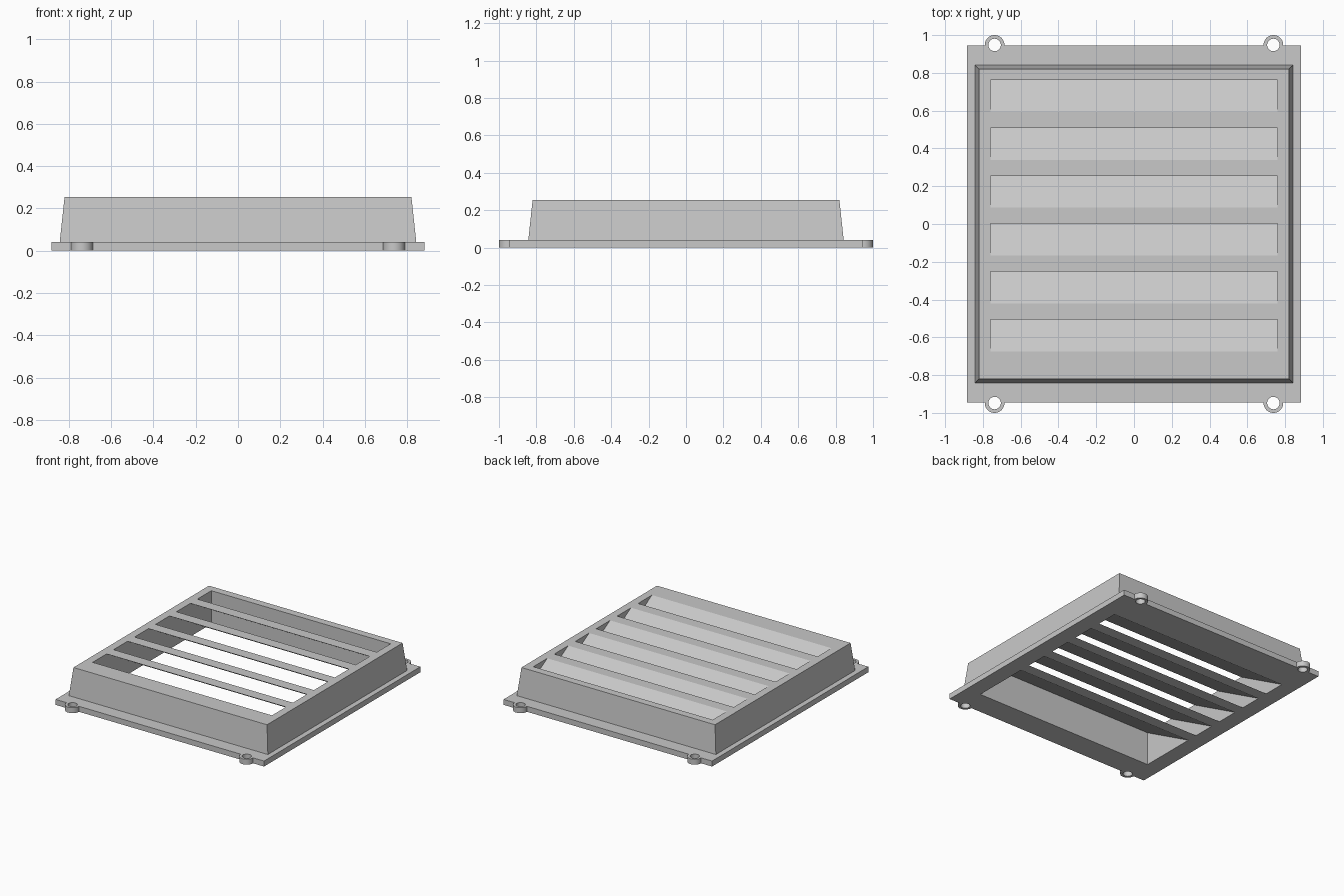
import bpy, bmesh, math
from mathutils import Vector

cube = bpy.data.objects.get("Cube")
if cube:
    bpy.data.objects.remove(cube, do_unlink=True)

# Material
grey = bpy.data.materials.new("light grey")
grey.use_nodes = True
colour = (0.58, 0.58, 0.58, 1)
grey.diffuse_color = colour
grey.node_tree.nodes["Principled BSDF"].inputs["Base Color"].default_value = colour

TOP = 0.255          # overall height
PLATE = 0.042        # flange thickness
IN_X = 0.76          # half width of the opening
FRONT, BACK = -0.759, 0.762


def finish(name, bm):
    bmesh.ops.recalc_face_normals(bm, faces=bm.faces)
    mesh = bpy.data.meshes.new(name)
    bm.to_mesh(mesh)
    bm.free()
    mesh.materials.append(grey)
    obj = bpy.data.objects.new(name, mesh)
    bpy.context.collection.objects.link(obj)
    return obj


def cylinder(name, x, y, radius, z0, z1):
    bm = bmesh.new()
    bmesh.ops.create_cone(bm, cap_ends=True, segments=40, radius1=radius,
                          radius2=radius, depth=z1 - z0)
    bmesh.ops.translate(bm, verts=bm.verts, vec=(x, y, (z0 + z1) / 2))
    return finish(name, bm)


def boolean(target, tool, operation):
    mod = target.modifiers.new(operation.lower(), 'BOOLEAN')
    mod.object, mod.operation, mod.solver = tool, operation, 'EXACT'
    bpy.ops.object.select_all(action='DESELECT')
    bpy.context.view_layer.objects.active = target
    target.select_set(True)
    bpy.ops.object.modifier_apply(modifier=mod.name)
    bpy.data.objects.remove(tool, do_unlink=True)


# Frame: flange, tapered walls and straight inner opening as a closed loop of rings
bm = bmesh.new()
profile = [(IN_X, FRONT, BACK, 0), (0.883, -0.946, 0.946, 0),
           (0.883, -0.946, 0.946, PLATE), (0.843, -0.843, 0.843, PLATE),
           (0.82, -0.82, 0.82, TOP), (IN_X, FRONT, BACK, TOP)]
rings = [[bm.verts.new(p) for p in ((-x, a, z), (x, a, z), (x, b, z), (-x, b, z))]
         for x, a, b, z in profile]
for i, ring in enumerate(rings):
    after = rings[(i + 1) % len(rings)]
    for j in range(4):
        k = (j + 1) % 4
        bm.faces.new((ring[j], ring[k], after[k], after[j]))
frame = finish("frame", bm)

# Screw tabs at the corners, each with a through hole
corners = [(sx * 0.738, sy * 0.948) for sx in (-1, 1) for sy in (-1, 1)]
for x, y in corners:
    boolean(frame, cylinder("tab", x, y, 0.052, 0, PLATE), 'UNION')
for x, y in corners:
    boolean(frame, cylinder("hole_cutter", x, y, 0.033, -0.1, 0.1), 'DIFFERENCE')
bpy.ops.object.shade_smooth_by_angle(angle=math.radians(30))

# Louvre slats: slanted boards, cut level at the top and at the base,
# falling towards the back and ending inside the back wall
slope = math.tan(math.radians(30))
width = 0.085


def foot(y):
    drop = min(TOP, (0.8 - y) * slope)
    return Vector((0, y + drop / slope, TOP - drop))


for n in range(6):
    y = FRONT + 0.2535 * n
    section = [Vector((0, y, TOP)), Vector((0, y + width, TOP)), foot(y + width), foot(y)]
    bm = bmesh.new()
    face = bm.faces.new([bm.verts.new(p + Vector((-IN_X, 0, 0))) for p in section])
    new = bmesh.ops.extrude_face_region(bm, geom=[face])["geom"]
    bmesh.ops.translate(bm, vec=(2 * IN_X, 0, 0),
                        verts=[v for v in new if isinstance(v, bmesh.types.BMVert)])
    finish(f"louvre_slat_{n + 1}", bm)
